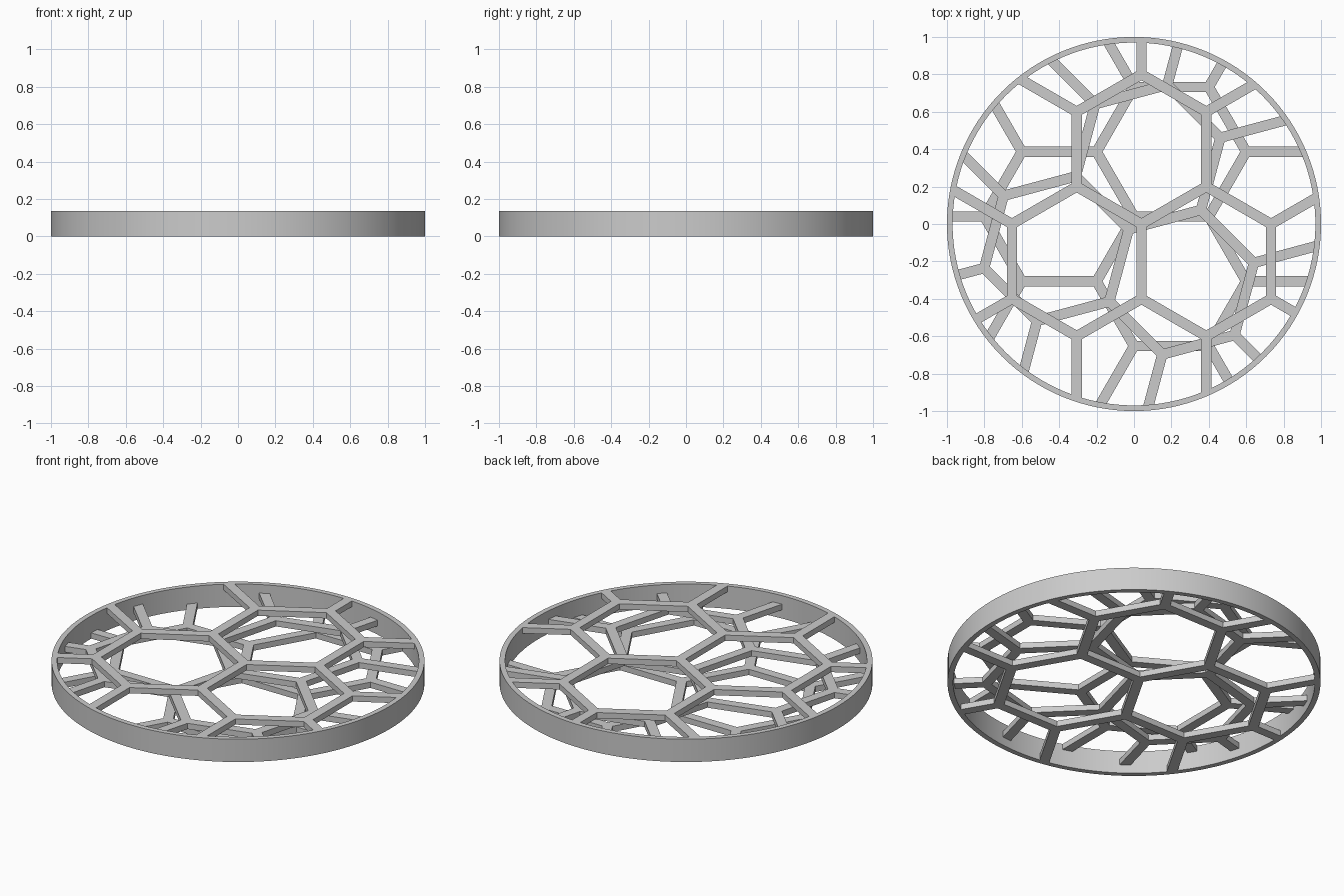
import bpy
import bmesh
import math
from mathutils import Matrix, Vector

HEIGHT = 0.135      # rim height
INNER = 0.97        # rim inner radius
SEGMENTS = 128
CELL = 0.4          # honeycomb edge length
STRUT = 0.055       # strut width
THICK = 0.034       # strut thickness

cube = bpy.data.objects.get("Cube")
if cube:
    bpy.data.objects.remove(cube, do_unlink=True)

grey = bpy.data.materials.new("light_grey")
grey.use_nodes = True
colour = (0.6, 0.6, 0.6, 1)
grey.diffuse_color = colour
grey.node_tree.nodes["Principled BSDF"].inputs["Base Color"].default_value = colour


def make_object(name, bm):
    bmesh.ops.recalc_face_normals(bm, faces=bm.faces)
    mesh = bpy.data.meshes.new(name)
    bm.to_mesh(mesh)
    bm.free()
    mesh.materials.append(grey)
    obj = bpy.data.objects.new(name, mesh)
    bpy.context.collection.objects.link(obj)
    return obj


def activate(obj):
    bpy.ops.object.select_all(action='DESELECT')
    obj.select_set(True)
    bpy.context.view_layer.objects.active = obj


def prism(bm, radius, sides, depth, matrix):
    bmesh.ops.create_cone(bm, cap_ends=True, segments=sides, radius1=radius,
                          radius2=radius, depth=depth, matrix=matrix)


def honeycomb(name, turn, bottom):
    """A thin disc with hexagonal openings, turned about the centre."""
    middle = bottom + THICK / 2
    bm = bmesh.new()
    prism(bm, INNER, SEGMENTS, THICK, Matrix.Translation((0, 0, middle)))
    disc = make_object(name, bm)

    # Hexagonal openings on a triangular grid
    bm = bmesh.new()
    step = CELL * math.sqrt(3)
    spin = Matrix.Rotation(math.radians(turn), 4, 'Z')
    for row in range(-3, 3):
        for col in range(-3, 4):
            centre = Vector((0.04 + (col + row % 2 / 2) * step,
                             CELL + row * CELL * 1.5, middle))
            if centre.xy.length < INNER + CELL:
                prism(bm, CELL - STRUT / math.sqrt(3), 6, THICK * 3,
                      spin @ Matrix.Translation(centre))
    cutter = make_object(name + "_cutter", bm)
    cutter.hide_render = True

    cut = disc.modifiers.new("openings", 'BOOLEAN')
    cut.operation = 'DIFFERENCE'
    cut.solver = 'EXACT'
    cut.object = cutter
    activate(disc)
    bpy.ops.object.modifier_apply(modifier=cut.name)
    bpy.data.objects.remove(cutter, do_unlink=True)


# Outer rim: a rectangular section swept around the axis
bm = bmesh.new()
section = [(INNER, 0), (1, 0), (1, HEIGHT), (INNER, HEIGHT)]
verts = [bm.verts.new((r, 0, z)) for r, z in section]
edges = [bm.edges.new((verts[i], verts[(i + 1) % 4])) for i in range(4)]
bmesh.ops.spin(bm, geom=verts + edges, cent=(0, 0, 0), axis=(0, 0, 1),
               angle=math.tau, steps=SEGMENTS, use_merge=True)
bmesh.ops.remove_doubles(bm, verts=bm.verts, dist=0.0001)
activate(make_object("outer_rim", bm))
bpy.ops.object.shade_smooth_by_angle(angle=math.radians(30))

# Three strut layers, each turned differently
gap = (HEIGHT - THICK) / 2
for name, turn, level in [("lower_honeycomb", 90, 0),
                          ("middle_honeycomb", 225, 1),
                          ("upper_honeycomb", 0, 2)]:
    honeycomb(name, turn, level * gap)
